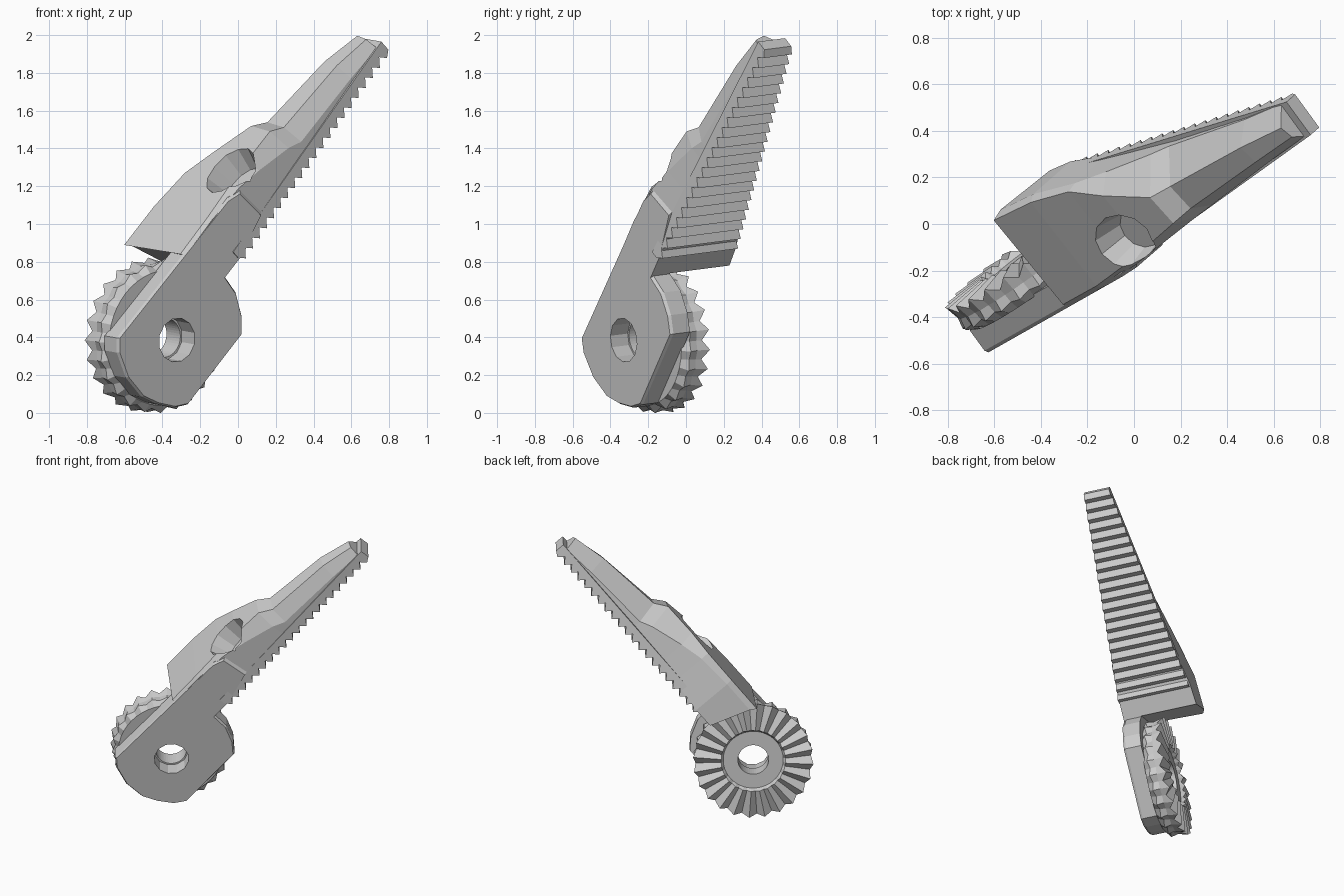
import bpy, bmesh, math
from mathutils import Vector, Matrix

if "Cube" in bpy.data.objects:
    bpy.data.objects.remove(bpy.data.objects["Cube"])

# Tilted working frame: s along the arm, w along the hole axis, v away from the teeth
W = Vector((-0.586, 0.803, 0.104)).normalized()
D = Vector((0.58, 0.319, 0.749))
D = (D - W * D.dot(W)).normalized()
V = D.cross(W)
C = Vector((-0.32, -0.335, 0.385))
FRAME = Matrix((D, W, V)).transposed()


def make(name, verts, faces, cutter=False):
    bm = bmesh.new()
    vs = [bm.verts.new(C + FRAME @ Vector(p)) for p in verts]
    for f in faces:
        bm.faces.new([vs[i] for i in f])
    bmesh.ops.recalc_face_normals(bm, faces=bm.faces)
    me = bpy.data.meshes.new(name)
    bm.to_mesh(me)
    bm.free()
    ob = bpy.data.objects.new(name, me)
    bpy.context.collection.objects.link(ob)
    if cutter:
        ob.hide_render = True
        ob.hide_viewport = True
    return ob


def loft(name, rings, closed=False, cutter=False):
    n, m = len(rings[0]), len(rings)
    verts = [p for r in rings for p in r]
    faces = []
    for i in range(m if closed else m - 1):
        a, b = i * n, ((i + 1) % m) * n
        for k in range(n):
            j = (k + 1) % n
            faces.append((a + k, a + j, b + j, b + k))
    if not closed:
        faces += [tuple(range(n)), tuple(range((m - 1) * n, m * n))]
    return make(name, verts, faces, cutter)


def cut(ob, cutter):
    mod = ob.modifiers.new("cut", 'BOOLEAN')
    mod.operation = 'DIFFERENCE'
    mod.solver = 'EXACT'
    mod.object = cutter


# Pivot plate with a slightly chamfered front and a round hole
outline = [(-.245, .296), (-.30, .24), (-.355, .1), (-.36, -.05), (-.322, -.151),
           (-.262, -.25), (-.192, -.305), (.306, -.305), (.377, -.233), (.437, -.119),
           (.45, 0), (.60, .0), (.85, .06), (.84, .25), (.76, .28)]
plate = loft("pivot_plate", [[(s * k, w, v * k) for s, v in outline]
                             for w, k in ((.006, .975), (.022, 1), (.13, 1))])
bore = loft("bore_cutter", [[(.118 * math.cos(k * math.pi / 6), w, .118 * math.sin(k * math.pi / 6))
                             for k in range(12)] for w in (-.1, .5)], cutter=True)
cut(plate, bore)

# Serrated face gear behind the plate
TEETH = 24


def gear_ring(r_hi, r_lo, w_hi, w_lo):
    ring = []
    for k in range(TEETH * 2):
        a = math.pi * k / TEETH
        r, w = (r_lo, w_lo) if k % 2 else (r_hi, w_hi)
        ring.append((r * math.cos(a), w, r * math.sin(a)))
    return ring


loft("serrated_gear", [
    gear_ring(.105, .105, .12, .12), gear_ring(.36, .36, .12, .12),
    gear_ring(.405, .38, .15, .16), gear_ring(.395, .385, .2, .2),
    gear_ring(.412, .395, .27, .23), gear_ring(.22, .22, .28, .26),
    gear_ring(.205, .205, .245, .245), gear_ring(.105, .105, .245, .245)], closed=True)

# Tapered jaw body: s, front w, back w, top v, top front w, top back w, shoulder ratio
stations = [(.45, .006, .52, .315, .03, .50, .88), (.60, .008, .51, .32, .03, .49, .88),
            (.84, .02, .46, .32, .05, .45, .82), (1.0, .035, .43, .315, .07, .36, .7),
            (1.22, .055, .39, .295, .10, .25, .5), (1.3, .06, .375, .235, .11, .24, .45),
            (1.77, .10, .31, .19, .14, .23, .4), (2.0, .115, .288, .138, .15, .21, .4)]
rings = []
for i, (s, wf, wb, vt, tf, tb, q) in enumerate(stations):
    sect = [(wf, 0), (wb, 0), (wb, vt * q), (tb, vt), (tf, vt - .02), (wf, vt * q)]
    if i > 1:
        sect = [(w, max(v, .02)) for w, v in sect]
    # the first section curves around the gear
    rings.append([(math.sqrt(.455 ** 2 - v * v) if i == 0 else s, w, v) for w, v in sect])
jaw = loft("jaw_body", rings)

# Screw pocket in the top of the jaw, open toward the front edge
pocket = []
for r, v in ((.10, .17), (.15, .40)):
    pocket.append([(.92 + 1.25 * r * math.cos(math.pi * k / 6), .14 + r * math.sin(math.pi * k / 6), v)
                   for k in range(12)])
pocket_cutter = loft("pocket_cutter", pocket, cutter=True)
cut(jaw, pocket_cutter)
cut(plate, pocket_cutter)

# Row of V-shaped gripping teeth across the jaw
N, S0, S1 = 21, .57, 2.04
pitch = (S1 - S0) / N
prof = [(S0, .06)]
for i in range(N):
    prof += [(S0 + i * pitch, .015), (S0 + (i + .45) * pitch, -.028)]
prof += [(S1, -.005), (S1, .06)]


def side(s, a, b):
    return a + (b - a) * (s - S0) / (S1 - S0)


loft("gripping_teeth", [[(s, side(s, .0, .108), v) for s, v in prof],
                        [(s, side(s, .505, .285), v) for s, v in prof]])
